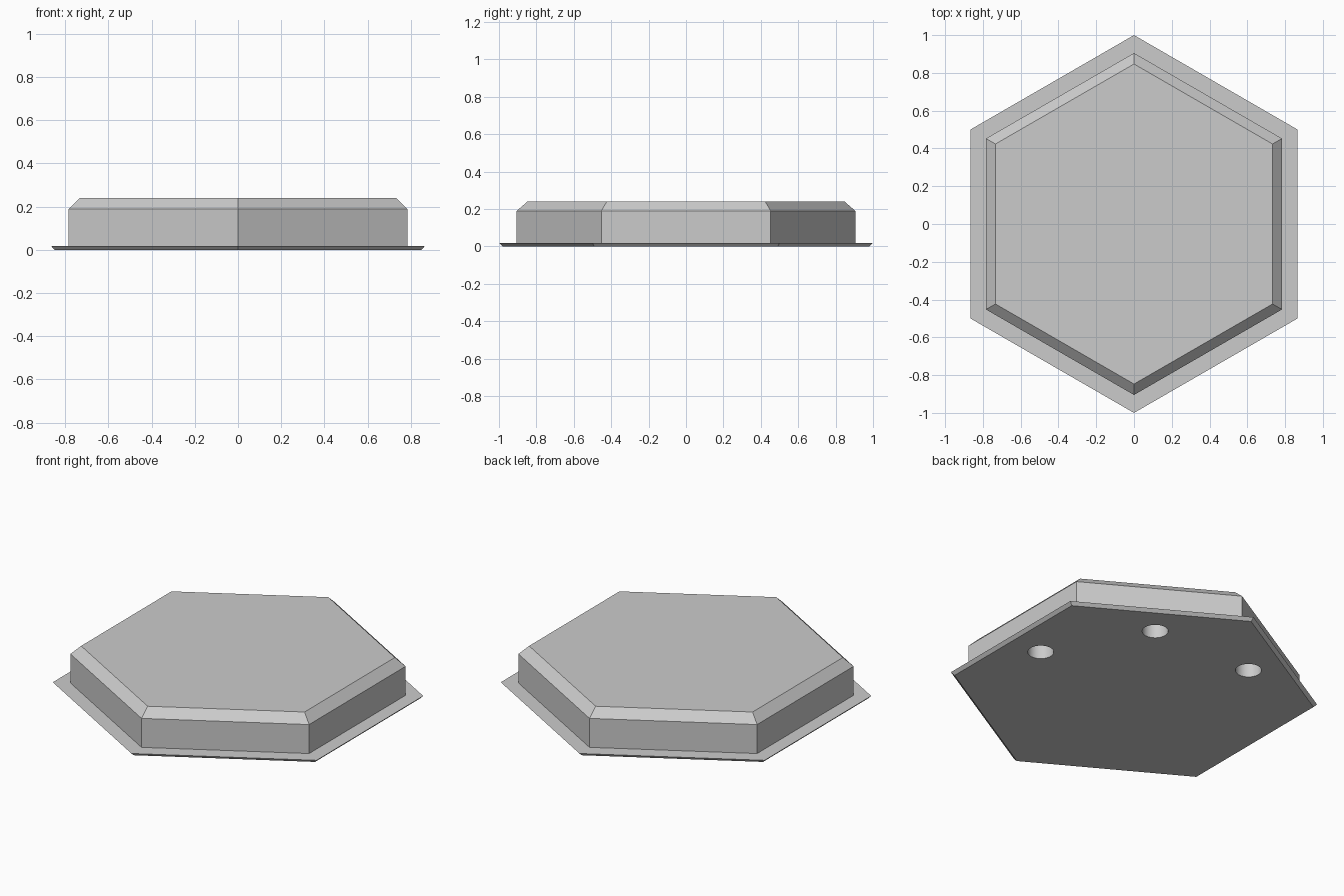
import bpy, bmesh
from math import cos, sin, radians

cube = bpy.data.objects.get("Cube")
if cube:
    bpy.data.objects.remove(cube, do_unlink=True)

grey = bpy.data.materials.new("light grey")
grey.use_nodes = True
grey.diffuse_color = (0.6, 0.6, 0.6, 1)
grey.node_tree.nodes["Principled BSDF"].inputs["Base Color"].default_value = (0.6, 0.6, 0.6, 1)


def loft(name, profile, sides, centre=(0, 0)):
    """Stack regular polygons given as (radius, height) into a closed solid."""
    bm = bmesh.new()
    rings = []
    for radius, z in profile:
        angles = [radians(90 + 360 * i / sides) for i in range(sides)]
        rings.append([bm.verts.new((centre[0] + radius * cos(a),
                                    centre[1] + radius * sin(a), z)) for a in angles])
    bm.faces.new(rings[0][::-1])
    bm.faces.new(rings[-1])
    for low, high in zip(rings, rings[1:]):
        for i in range(sides):
            j = (i + 1) % sides
            bm.faces.new((low[i], low[j], high[j], high[i]))
    bmesh.ops.recalc_face_normals(bm, faces=bm.faces)
    mesh = bpy.data.meshes.new(name)
    bm.to_mesh(mesh)
    bm.free()
    mesh.materials.append(grey)
    obj = bpy.data.objects.new(name, mesh)
    bpy.context.collection.objects.link(obj)
    return obj


# Hexagonal tile: undercut flange, upright wall, chamfered top
tile = loft("hexagonal_tile",
            [(0.98, 0), (1, 0.018), (0.905, 0.018), (0.905, 0.19), (0.847, 0.24)], 6)
bpy.context.view_layer.objects.active = tile
tile.select_set(True)

# Three round blind sockets in the underside
for angle in (0, 60, 120):
    a = radians(angle)
    cutter = loft("socket_cutter", [(0.07, -0.05), (0.07, 0.12)], 40,
                  (0.655 * cos(a), 0.655 * sin(a)))
    cutter.hide_render = True
    cut = tile.modifiers.new("socket", "BOOLEAN")
    cut.operation = "DIFFERENCE"
    cut.solver = "EXACT"
    cut.object = cutter
    bpy.ops.object.modifier_apply(modifier=cut.name)
    bpy.data.objects.remove(cutter, do_unlink=True)

# Smooth socket walls, crisp edges elsewhere
bpy.ops.object.shade_smooth_by_angle(angle=radians(25))
